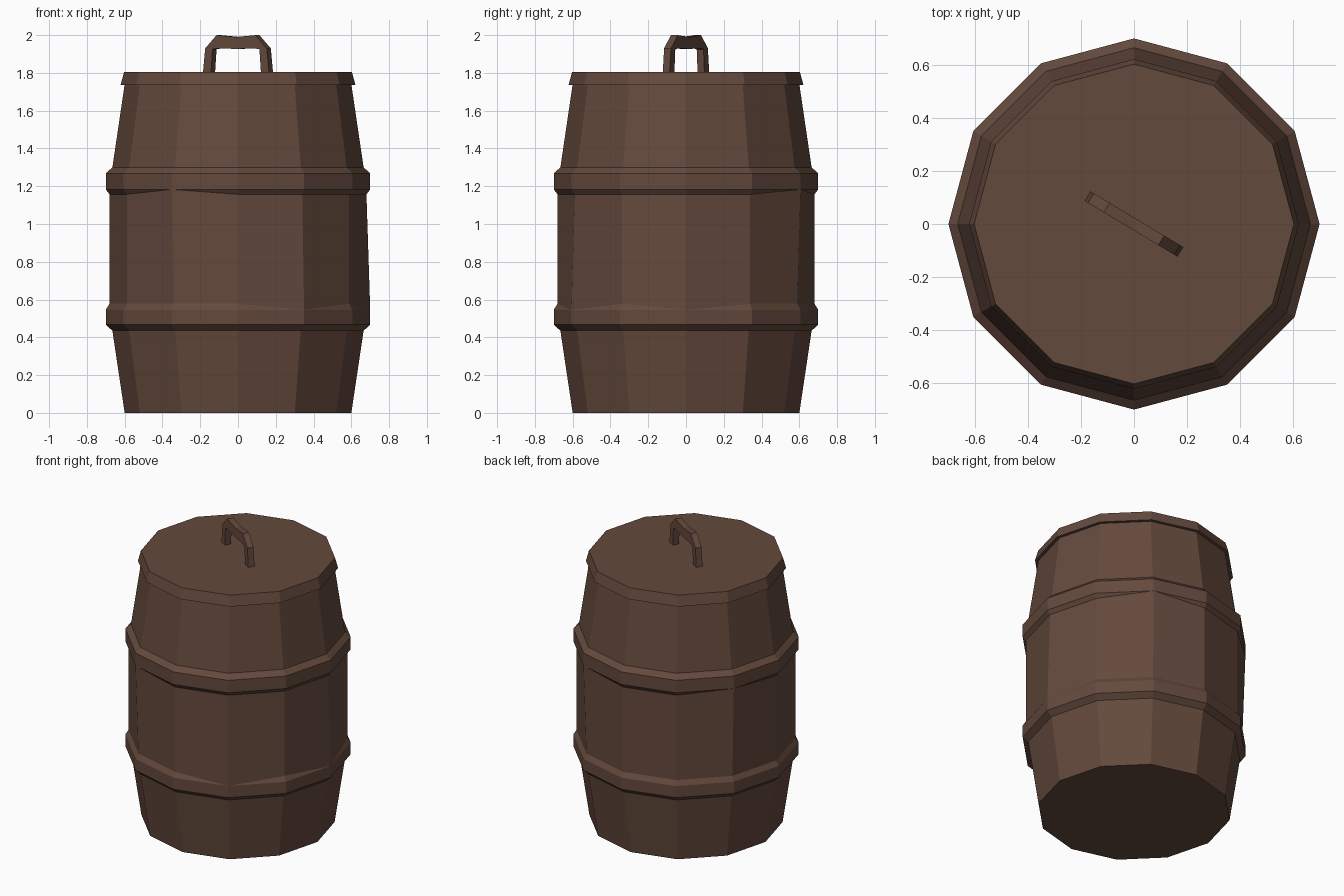
import bpy, bmesh, math
from mathutils import Vector

cube = bpy.data.objects.get("Cube")
if cube:
    bpy.data.objects.remove(cube, do_unlink=True)

SIDES = 12

wood = bpy.data.materials.new("dark_brown_wood")
wood.use_nodes = True
brown = (0.127, 0.067, 0.046, 1)
wood.diffuse_color = brown
wood.node_tree.nodes["Principled BSDF"].inputs["Base Color"].default_value = brown


def finish(name, bm):
    """Clean up the mesh and make an object of it."""
    bmesh.ops.remove_doubles(bm, verts=bm.verts, dist=0.0005)
    bmesh.ops.recalc_face_normals(bm, faces=bm.faces)
    mesh = bpy.data.meshes.new(name)
    bm.to_mesh(mesh)
    bm.free()
    mesh.materials.append(wood)
    obj = bpy.data.objects.new(name, mesh)
    bpy.context.collection.objects.link(obj)
    return obj


def loft(bm, rings):
    """Skin closed rings of points and cap both ends."""
    rows = [[bm.verts.new(p) for p in ring] for ring in rings]
    for low, high in zip(rows, rows[1:]):
        for i in range(len(low)):
            j = (i + 1) % len(low)
            bm.faces.new((low[i], low[j], high[j], high[i]))
    bm.faces.new(rows[0][::-1])
    bm.faces.new(rows[-1])


def ring(radius, z):
    return [Vector((radius * math.cos(i * math.tau / SIDES),
                    radius * math.sin(i * math.tau / SIDES), z)) for i in range(SIDES)]


# Barrel: bowed staves with two raised hoops
profile = [(0.60, 0), (0.665, 0.435), (0.70, 0.467), (0.70, 0.546), (0.68, 0.578),
           (0.68, 1.157), (0.70, 1.183), (0.70, 1.268), (0.665, 1.30), (0.60, 1.74)]
rings = [ring(r, z) for r, z in profile]
# Uneven staves: a few corners run out flush with a hoop edge
for corner in (0, 10):
    rings[4][corner] = rings[3][corner].copy()
for corner in (2, 5, 8):
    rings[5][corner] = rings[6][corner].copy()
bm = bmesh.new()
loft(bm, rings)
finish("barrel_body", bm)

# Lid with a slightly flared rim
bm = bmesh.new()
loft(bm, [ring(0.622, 1.735), ring(0.603, 1.805)])
finish("barrel_lid", bm)

# Handle: square bar bent into an arch and turned across the lid
outer = [(0.205, 1.79), (0.19, 1.93), (0.12, 2.0), (0, 1.99)]
inner = [(0.155, 1.79), (0.145, 1.925), (0.115, 1.93), (0, 1.927)]


def mirrored(points):
    return [(-u, z) for u, z in points] + [p for p in points[-2::-1]]


turn = math.radians(-31)
along = Vector((math.cos(turn), math.sin(turn), 0))
across = Vector((-along.y, along.x, 0)) * 0.021
up = Vector((0, 0, 1))
bm = bmesh.new()
sections = []
for (uo, zo), (ui, zi) in zip(mirrored(outer), mirrored(inner)):
    top, under = along * uo + up * zo, along * ui + up * zi
    sections.append([top - across, top + across, under + across, under - across])
loft(bm, sections)
finish("lid_handle", bm)
